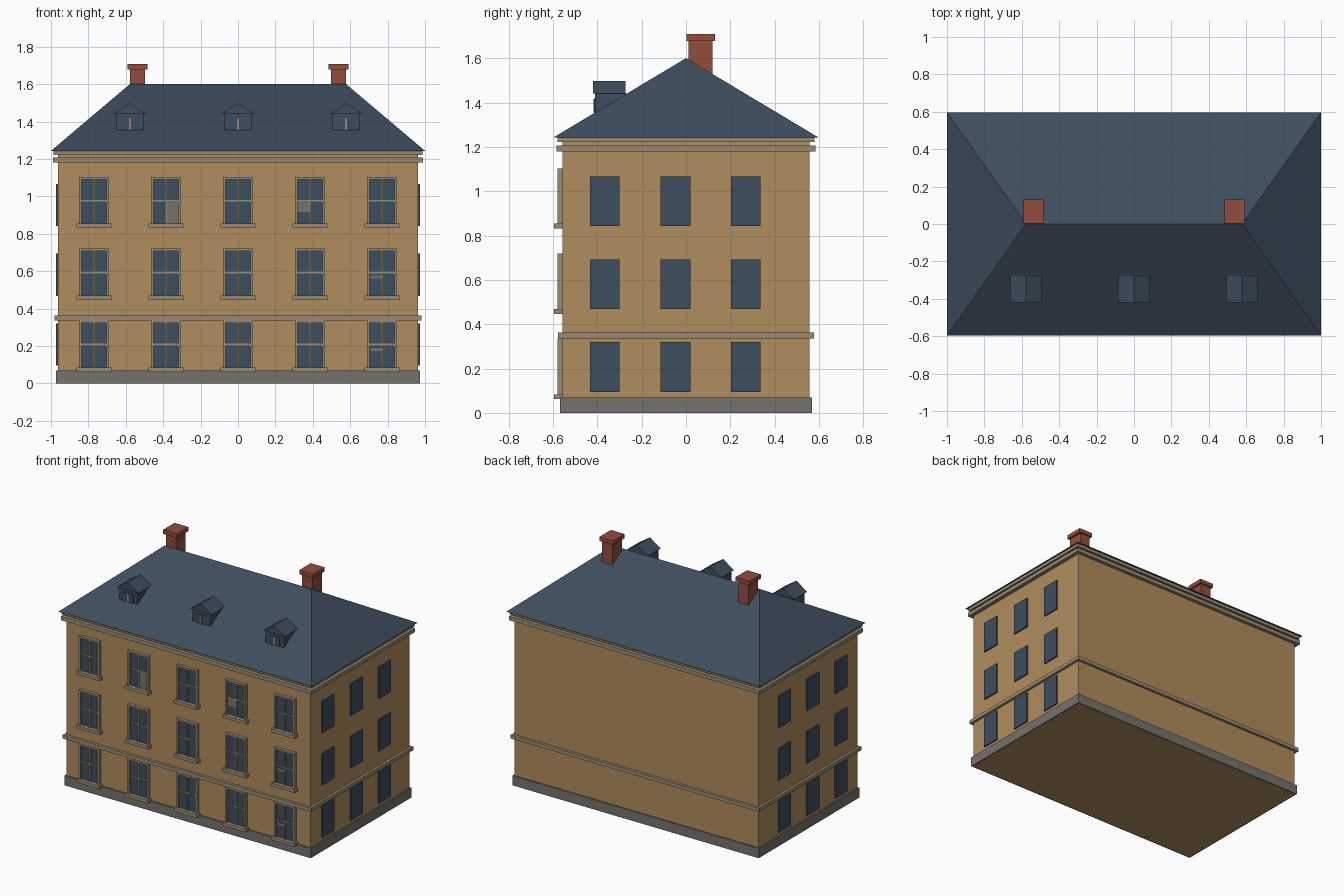
import bpy, bmesh
from mathutils import Vector

if "Cube" in bpy.data.objects:
    bpy.data.objects.remove(bpy.data.objects["Cube"])


def material(name, rgb):
    m = bpy.data.materials.new(name)
    m.diffuse_color = (*rgb, 1)
    m.use_nodes = True
    m.node_tree.nodes["Principled BSDF"].inputs["Base Color"].default_value = m.diffuse_color
    return m


WALL = material("ochre wall", (0.434, 0.266, 0.109))
TRIM = material("stone trim", (0.32, 0.26, 0.17))
SLATE = material("blue slate", (0.048, 0.074, 0.109))
BRICK = material("red brick", (0.29, 0.075, 0.045))
GREY = material("grey stone", (0.18, 0.17, 0.15))


def finish(bm, name, mat):
    bmesh.ops.recalc_face_normals(bm, faces=bm.faces)
    me = bpy.data.meshes.new(name)
    bm.to_mesh(me)
    bm.free()
    me.materials.append(mat)
    ob = bpy.data.objects.new(name, me)
    bpy.context.collection.objects.link(ob)
    return ob


def boxes(name, mat, spans):
    """One object from boxes given as (x0, x1, y0, y1, z0, z1)."""
    bm = bmesh.new()
    for x0, x1, y0, y1, z0, z1 in spans:
        vs = bmesh.ops.create_cube(bm, size=1)["verts"]
        for v in vs:
            v.co = Vector(((x0 + x1) / 2 + v.co.x * (x1 - x0),
                           (y0 + y1) / 2 + v.co.y * (y1 - y0),
                           (z0 + z1) / 2 + v.co.z * (z1 - z0)))
    return finish(bm, name, mat)


def slab(name, mat, hx, hy, z0, z1):
    return boxes(name, mat, [(-hx, hx, -hy, hy, z0, z1)])


def gable(bm, cx, half, y0, y1, z_eave, z_top):
    """Triangular prism running along y."""
    pts = [(cx - half, z_eave), (cx + half, z_eave), (cx, z_top)]
    a = [bm.verts.new((x, y0, z)) for x, z in pts]
    b = [bm.verts.new((x, y1, z)) for x, z in pts]
    bm.faces.new(a)
    bm.faces.new(b)
    for i in range(3):
        j = (i + 1) % 3
        bm.faces.new((a[i], a[j], b[j], b[i]))


# Body, plinth, string course and cornices
slab("wall_body", WALL, 0.962, 0.558, 0, 1.243)
slab("plinth", GREY, 0.972, 0.568, 0.0005, 0.07)
slab("string_course", TRIM, 0.98, 0.577, 0.336, 0.362)
slab("lower_cornice", TRIM, 0.99, 0.583, 1.18, 1.207)
slab("upper_cornice", TRIM, 0.987, 0.58, 1.221, 1.243)

# Hipped roof
bm = bmesh.new()
e = [bm.verts.new((x, y, 1.243)) for x, y in
     ((-1, -0.597), (1, -0.597), (1, 0.597), (-1, 0.597))]
r0, r1 = bm.verts.new((-0.578, 0, 1.6)), bm.verts.new((0.578, 0, 1.6))
for f in ((e[0], e[1], r1, r0), (e[1], e[2], r1), (e[2], e[3], r0, r1),
          (e[3], e[0], r0), (e[3], e[2], e[1], e[0])):
    bm.faces.new(f)
finish(bm, "hipped_roof", SLATE)

# Chimneys
shafts, caps = [], []
for s in (-1, 1):
    a, b = sorted((s * 0.497, s * 0.578))
    shafts.append((a, b, 0.012, 0.12, 1.5, 1.68))
    caps.append((a - 0.014, b + 0.014, 0.002, 0.13, 1.678, 1.708))
boxes("chimney_shafts", BRICK, shafts)
boxes("chimney_caps", BRICK, caps)

# Dormers with gabled roofs and small windows
DX = (-0.578, 0, 0.578)
boxes("dormer_bodies", SLATE, [(x - 0.072, x + 0.072, -0.41, -0.27, 1.345, 1.443) for x in DX])
bm = bmesh.new()
for x in DX:
    gable(bm, x, 0.085, -0.419, -0.273, 1.441, 1.498)
finish(bm, "dormer_roofs", SLATE)
boxes("dormer_panes", SLATE, [(x - 0.04, x + 0.04, -0.414, -0.409, 1.355, 1.417) for x in DX])
boxes("dormer_bars", TRIM, [(x - 0.005, x + 0.005, -0.418, -0.413, 1.355, 1.415) for x in DX])

# Front windows: surround, pane, glazing bars and sill on a 5 x 3 grid
frames, panes, bars, sills = [], [], [], []
for cx in (-0.77, -0.385, 0, 0.385, 0.77):
    for z0, z1 in ((0.08, 0.336), (0.465, 0.72), (0.85, 1.103)):
        zm, zt = (z0 + z1) / 2, z1 - 0.013
        for s in (-1, 1):
            a, b = sorted((cx + s * 0.068, cx + s * 0.081))
            frames.append((a, b, -0.58, -0.55, z0, z1))
        frames.append((cx - 0.068, cx + 0.068, -0.58, -0.55, zt, z1))
        panes.append((cx - 0.068, cx + 0.068, -0.567, -0.55, z0, zt))
        bars.append((cx - 0.005, cx + 0.005, -0.576, -0.566, z0, zt))
        bars.append((cx - 0.068, cx + 0.068, -0.575, -0.566, zm - 0.005, zm + 0.005))
        sills.append((cx - 0.093, cx + 0.093, -0.595, -0.55, z0 - 0.018, z0 + 0.004))
boxes("front_window_surrounds", TRIM, frames)
boxes("front_window_panes", SLATE, panes)
boxes("front_window_bars", TRIM, bars)
boxes("front_window_sills", TRIM, sills)

# Pale blinds behind a few front panes
boxes("window_blinds", GREY, [(x0, x1, -0.57, -0.566, z0, z1) for x0, x1, z0, z1 in (
    (-0.38, -0.318, 0.855, 0.97), (0.318, 0.38, 0.917, 0.97),
    (0.705, 0.765, 0.56, 0.577), (0.705, 0.765, 0.172, 0.19))])

# Side windows on both ends
sides = []
for s in (-1, 1):
    a, b = sorted((s * 0.95, s * 0.972))
    for cy in (-0.367, -0.047, 0.27):
        for z0 in (0.095, 0.468, 0.842):
            sides.append((a, b, cy - 0.067, cy + 0.067, z0, z0 + 0.225))
boxes("side_windows", SLATE, sides)
